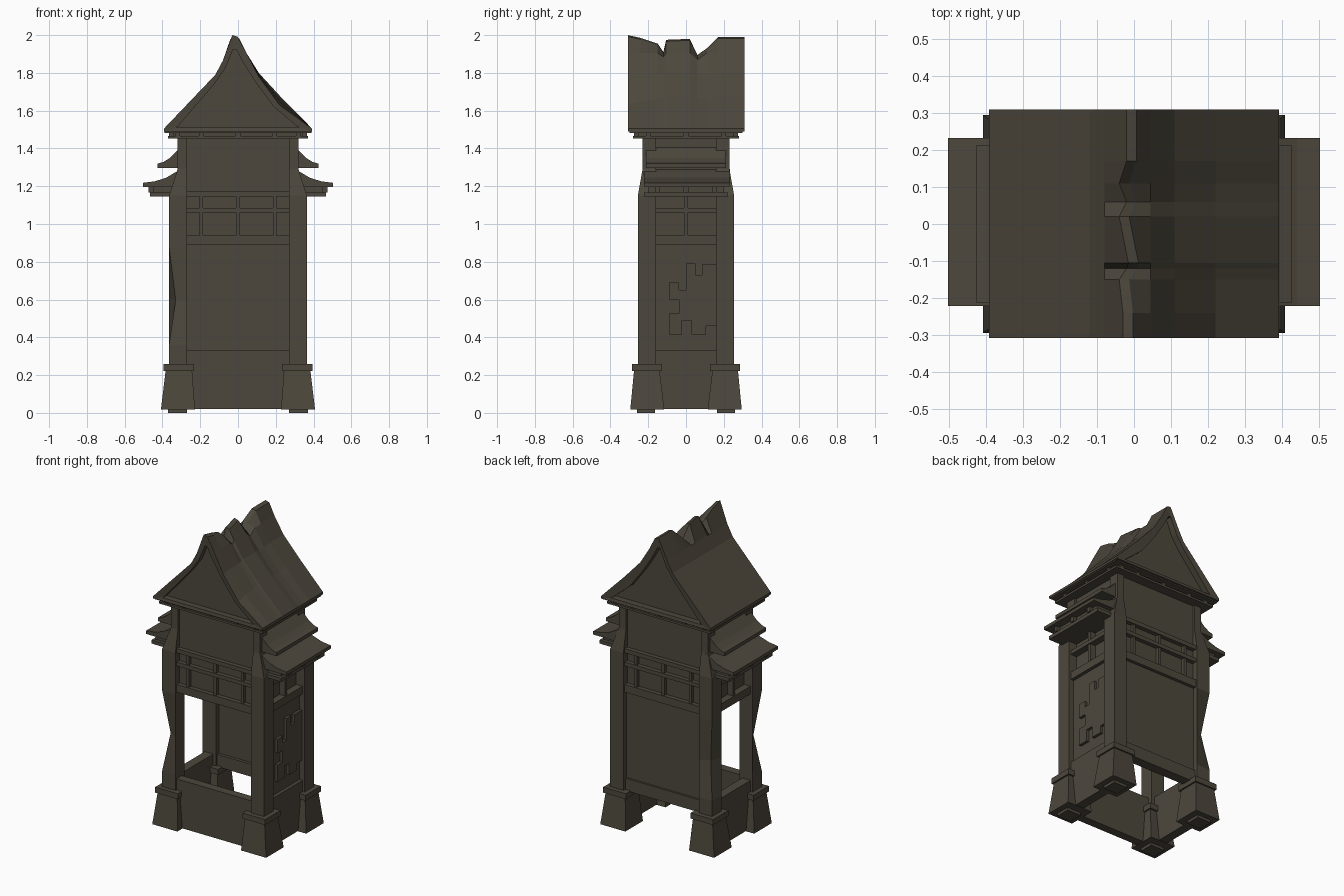
import bpy, bmesh

wood = bpy.data.materials.new("dark_weathered_wood")
wood.diffuse_color = (0.074, 0.064, 0.046, 1)


def loft(name, rings):
    """Skin a list of equal-length point rings and cap both ends."""
    bm = bmesh.new()
    vs = [[bm.verts.new(p) for p in r] for r in rings]
    n = len(rings[0])
    for a, b in zip(vs, vs[1:]):
        for i in range(n):
            j = (i + 1) % n
            bm.faces.new((a[i], a[j], b[j], b[i]))
    bm.faces.new(vs[0][::-1])
    bm.faces.new(vs[-1])
    bmesh.ops.recalc_face_normals(bm, faces=bm.faces)
    me = bpy.data.meshes.new(name)
    bm.to_mesh(me)
    bm.free()
    me.materials.append(wood)
    ob = bpy.data.objects.new(name, me)
    bpy.context.collection.objects.link(ob)
    return ob


def rect(x0, x1, y0, y1, z):
    return [(x0, y0, z), (x1, y0, z), (x1, y1, z), (x0, y1, z)]


def box(name, x0, x1, y0, y1, z0, z1):
    return loft(name, [rect(x0, x1, y0, y1, z0), rect(x0, x1, y0, y1, z1)])


def corner(name, sx, sy, levels):
    """Mirrored corner block from (z, xi, xo, yi, yo) levels."""
    return loft(name, [rect(sx * xi, sx * xo, sy * yi, sy * yo, z)
                       for z, xi, xo, yi, yo in levels])


# Corner feet, caps and pillars
for sx in (-1, 1):
    for sy in (-1, 1):
        corner("foot_pad", sx, sy, [(0, .27, .37, .165, .26), (.02, .27, .37, .165, .26)])
        corner("foot", sx, sy, [(.018, .228, .408, .115, .295), (.225, .243, .383, .14, .275)])
        corner("foot_cap", sx, sy, [(.222, .232, .394, .128, .285), (.258, .232, .394, .128, .285)])
        rings = [rect(sx * .27, sx * xo, sy * .16, sy * yo, z) for z, xo, yo in
                 ((.25, .365, .255), (.36, .365, .255), (.6, .365, .255), (.88, .365, .255),
                  (1.15, .365, .255), (1.29, .32, .23), (1.46, .32, .23))]
        if sx < 0:  # worn outer corner on the open side
            rings[2][2] = (-.33, sy * .218, .6)
        loft("pillar", rings)

# Base skirts (open at the back) and rails
box("front_skirt", -.28, .28, -.245, -.19, .02, .33)
box("back_rail", -.28, .28, .17, .235, .25, .33)
for sx in (-1, 1):
    a, b = sorted((sx * .29, sx * .35))
    box("side_skirt", a, b, -.17, .17, .02, .33)

# Walls: back and right are closed, front and left are open
box("back_wall", -.28, .28, .19, .222, .32, .9)
box("right_wall", .30, .328, -.17, .17, .32, .9)

# Jagged broken layer on the right wall
jag = [(.16, .785), (.085, .785), (.085, .73), (.05, .73), (.05, .79), (0, .79), (0, .65),
       (-.037, .65), (-.037, .69), (-.09, .69), (-.09, .6), (-.037, .6), (-.037, .525),
       (-.09, .525), (-.09, .415), (-.02, .415), (-.02, .49), (.03, .49), (.03, .415),
       (.105, .415), (.105, .46), (.16, .46)]
loft("broken_panel", [[(x, y, z) for y, z in jag] for x in (.32, .346)])

# Upper body core
box("upper_body", -.305, .305, -.215, .215, .91, 1.46)

# Lattice bands on all four sides
for z0, z1 in ((.89, .94), (1.06, 1.085), (1.145, 1.172)):
    for sy in (-1, 1):
        a, b = sorted((sy * .2, sy * .243))
        box("lattice_rail", -.28, .28, a, b, z0, z1)
    for sx in (-1, 1):
        a, b = sorted((sx * .29, sx * .35))
        box("lattice_rail_side", a, b, -.17, .17, z0, z1)
for sy in (-1, 1):
    a, b = sorted((sy * .2, sy * .236))
    for x in (-.195, 0, .195):
        box("lattice_post", x - .01, x + .01, a, b, .92, 1.16)
for sx in (-1, 1):
    a, b = sorted((sx * .29, sx * .343))
    box("lattice_post_side", a, b, -.01, .01, .92, 1.16)

# Two curved eaves on each side
lower = [(.30, 1.29), (.33, 1.275), (.38, 1.245), (.44, 1.226), (.503, 1.218), (.503, 1.197), (.30, 1.197)]
upper = [(.30, 1.41), (.325, 1.385), (.36, 1.35), (.395, 1.328), (.425, 1.32), (.425, 1.297), (.30, 1.297)]
for sx in (-1, 1):
    loft("lower_eave", [[(sx * x, y, z) for x, z in lower] for y in (-.222, .232)])
    loft("upper_eave", [[(sx * x, y, z) for x, z in upper] for y in (-.212, .212)])
    a, b = sorted((sx * .30, sx * .465))
    box("eave_support_plate", a, b, -.222, .222, 1.145, 1.168)
    a, b = sorted((sx * .30, sx * .45))
    box("eave_support_core", a, b, -.2, .2, 1.165, 1.2)
    a, b = sorted((sx * .30, sx * .475))
    for y in (-.15, 0, .15):
        box("eave_block", a, b, y - .012, y + .012, 1.166, 1.2)

# Frieze under the roof
box("frieze_plate", -.37, .37, -.28, .28, 1.452, 1.466)
box("frieze_core", -.345, .345, -.255, .255, 1.46, 1.485)
box("frieze_cornice", -.388, .388, -.298, .298, 1.482, 1.496)
for x in (-.32, -.195, 0, .195, .32):
    box("frieze_block", x - .012, x + .012, -.275, .275, 1.464, 1.484)
for y in (-.2, 0, .2):
    box("frieze_block_side", -.365, .365, y - .012, y + .012, 1.464, 1.484)


# Steep roof with a broken ridge and recessed gables
def roof_ring(y, h, rx=0, dip=0):
    pts = [(-.392, 1.49), (-.392, 1.505), (-.12, 1.79), (-.08, min(1.865, h - .03)),
           (-.03 + rx, h), (-.003 + rx, h - .008), (.045, min(1.905, h - .025)),
           (.11, 1.8 - dip * .4), (.22, 1.68 - dip), (.392, 1.505), (.392, 1.49)]
    return [(x, y, z) for x, z in pts]


def gable_ring(y):
    pts = [(-.33, 1.51), (-.32, 1.515), (-.13, 1.735), (-.07, 1.82), (-.025, 1.925),
           (-.01, 1.925), (.03, 1.85), (.09, 1.755), (.19, 1.62), (.315, 1.515), (.33, 1.51)]
    return [(x, y, z) for x, z in pts]


stations = [(-.308, 2.0, 0, .05), (-.24, 1.985, 0, .03), (-.15, 1.955, -.01, .02),
            (-.12, 1.91, .01, .01), (-.105, 1.975, .015, 0), (.02, 1.98, -.01, 0),
            (.06, 1.895, .01, .015), (.11, 1.93, -.01, .015), (.17, 1.99, .01, 0),
            (.31, 1.99, .01, 0)]
loft("roof", [gable_ring(-.265), gable_ring(-.304)]
     + [roof_ring(*s) for s in stations]
     + [gable_ring(.306), gable_ring(.265)])
